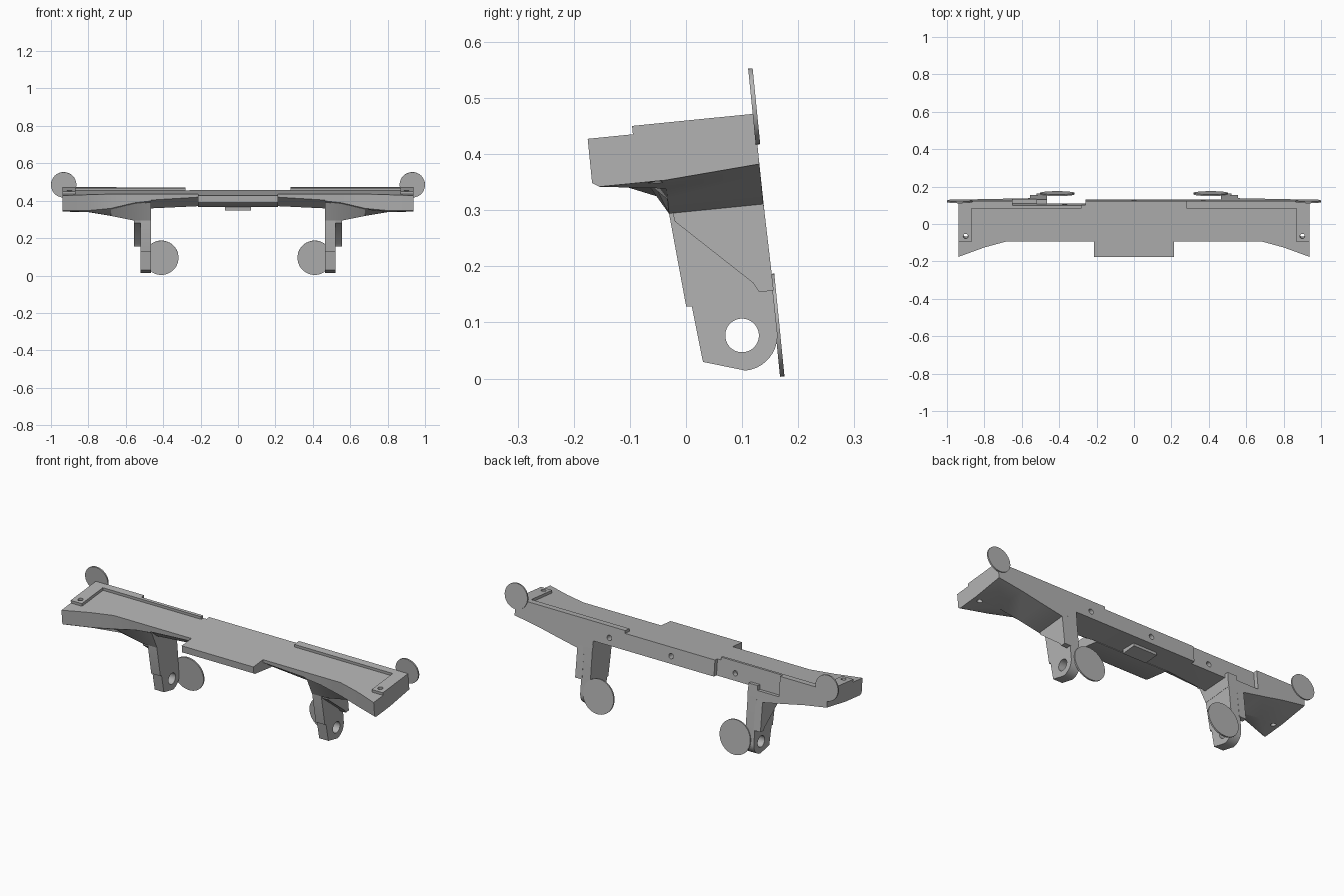
import bpy, bmesh, math

if "Cube" in bpy.data.objects:
    bpy.data.objects.remove(bpy.data.objects["Cube"])

grey = bpy.data.materials.new("plain_grey")
grey.use_nodes = True
COLOUR = (0.45, 0.45, 0.45, 1)
grey.diffuse_color = COLOUR
grey.node_tree.nodes["Principled BSDF"].inputs["Base Color"].default_value = COLOUR

# The whole bracket leans back; local y = 0 is its back face, z = 0 its top
TILT = math.radians(5.7)


def loft(name, sections):
    """Skin a row of (x, profile) sections, profile points being (y, z)."""
    bm = bmesh.new()
    rings = [[bm.verts.new((x, y, z)) for y, z in prof] for x, prof in sections]
    n = len(rings[0])
    for a, b in zip(rings, rings[1:]):
        for i in range(n):
            j = (i + 1) % n
            bm.faces.new((a[i], a[j], b[j], b[i]))
    bm.faces.new(rings[0])
    bm.faces.new(rings[-1])
    bmesh.ops.recalc_face_normals(bm, faces=bm.faces)
    mesh = bpy.data.meshes.new(name)
    bm.to_mesh(mesh)
    bm.free()
    obj = bpy.data.objects.new(name, mesh)
    bpy.context.collection.objects.link(obj)
    mesh.materials.append(grey)
    obj.location = (0, 0.122, 0.47)
    obj.rotation_euler = (TILT, 0, 0)
    return obj


def extrude(name, profile, x0, x1):
    return loft(name, [(x0, profile), (x1, profile)])


def box(name, x0, x1, y0, y1, z0, z1):
    return extrude(name, [(y0, z0), (y1, z0), (y1, z1), (y0, z1)], x0, x1)


def rod(name, axis, centre, radius, length, sides=32):
    """Cylinder along a local axis."""
    circle = [(radius * math.cos(math.tau * i / sides),
               radius * math.sin(math.tau * i / sides)) for i in range(sides)]
    obj = extrude(name, circle, -length / 2, length / 2)
    for v in obj.data.vertices:
        a, b, c = v.co
        p = {"x": (a, b, c), "y": (b, -a, c), "z": (b, c, a)}[axis]
        v.co = [q + o for q, o in zip(p, centre)]
    return obj


def cut(target, cutter):
    mod = target.modifiers.new("cut", "BOOLEAN")
    mod.operation = "DIFFERENCE"
    mod.solver = "EXACT"
    mod.object = cutter
    bpy.context.view_layer.update()
    bpy.context.view_layer.objects.active = target
    bpy.ops.object.modifier_apply(modifier=mod.name)
    bpy.data.objects.remove(cutter)


# Main bar: x, front y, front lower z, knee y, knee z, back lower z
TOP = -0.013
half = [
    (0.0, -0.217, -0.03, -0.15, -0.085, -0.1),
    (0.22, -0.217, -0.03, -0.15, -0.085, -0.1),
    (0.464, -0.217, -0.045, -0.165, -0.095, -0.1),
    (0.465, -0.217, -0.05, -0.169, -0.16, -0.16),
    (0.555, -0.217, -0.06, -0.169, -0.16, -0.16),
    (0.68, -0.217, -0.09, -0.169, -0.135, -0.135),
    (0.8, -0.25, -0.098, -0.169, -0.115, -0.11),
    (0.937, -0.3, -0.092, -0.169, -0.1, -0.088),
]
sections = []
for s, rows in ((-1, half[:0:-1]), (1, half)):
    for x, fy, fz, ky, kz, bz in rows:
        sections.append((s * x, [(0, TOP), (fy, TOP), (fy, fz),
                                 (fy + 0.012, fz - 0.008), (ky, kz), (0, bz)]))
bar = loft("main_bar", sections)

# Front lip and the small block beneath the middle
extrude("front_lip", [(-0.15, TOP), (-0.3, TOP), (-0.3, -0.05),
                      (-0.29, -0.057), (-0.15, -0.088)], -0.215, 0.215)
box("middle_block", -0.07, 0.07, -0.13, -0.05, -0.11, -0.05)

# Leg profile with a rounded foot
HOLE_Y, HOLE_Z = -0.061, -0.389
foot = [(HOLE_Y + 0.063 * math.cos(t), HOLE_Z + 0.063 * math.sin(t))
        for t in (math.radians(-90 + 9 * i) for i in range(11))]
leg_profile = [(0, -0.08), (-0.16, -0.08), (-0.169, -0.159), (-0.155, -0.328),
               (-0.145, -0.329), (-0.135, -0.429)] + foot
gusset_profile = [(0, -0.14), (-0.165, -0.14), (-0.16, -0.175),
                  (-0.032, -0.298), (-0.023, -0.315), (0.003, -0.315)]

raised = {}
for side, s in (("left", 1), ("right", -1)):
    leg = extrude(side + "_leg", leg_profile, s * 0.466, s * 0.521)
    cut(leg, rod("cutter", "x", (s * 0.49, HOLE_Y, HOLE_Z), 0.03, 0.2))
    extrude(side + "_leg_gusset", gusset_profile, s * 0.515, s * 0.556)

    # Raised L-shaped rim on the top
    raised[side] = [
        box(side + "_back_rim", s * 0.28, s * 0.937, -0.038, 0, -0.03, 0.002),
        box(side + "_end_rim", s * 0.87, s * 0.937, -0.219, -0.038, -0.03, 0.002)]

    # Screw hole through the end
    for part in (bar, raised[side][1]):
        cut(part, rod("cutter", "z", (s * 0.9, -0.188, -0.05), 0.013, 0.3, 20))

    # Thin round tabs on the back face
    rod(side + "_upper_tab", "y", (s * 0.932, 0.001, 0.015), 0.068, 0.008, 48)
    rod(side + "_lower_tab", "y", (s * 0.41, 0.003, -0.377), 0.092, 0.008, 48)

# Shallow recess in the back, on the right only
for part in (bar, raised["right"][0]):
    cut(part, box("cutter", -0.65, -0.26, -0.022, 0.05, -0.105, 0.05))

# Blind holes in the back face
for x in (-0.37, 0, 0.37):
    cut(bar, rod("cutter", "y", (x, 0, -0.06), 0.014, 0.1, 20))

# Smooth the round surfaces, keep edges sharp
bpy.ops.object.select_all(action="DESELECT")
for obj in bpy.context.collection.objects:
    if obj.type == "MESH" and grey.name in obj.data.materials:
        obj.select_set(True)
        bpy.context.view_layer.objects.active = obj
bpy.ops.object.shade_smooth_by_angle(angle=math.radians(25))
